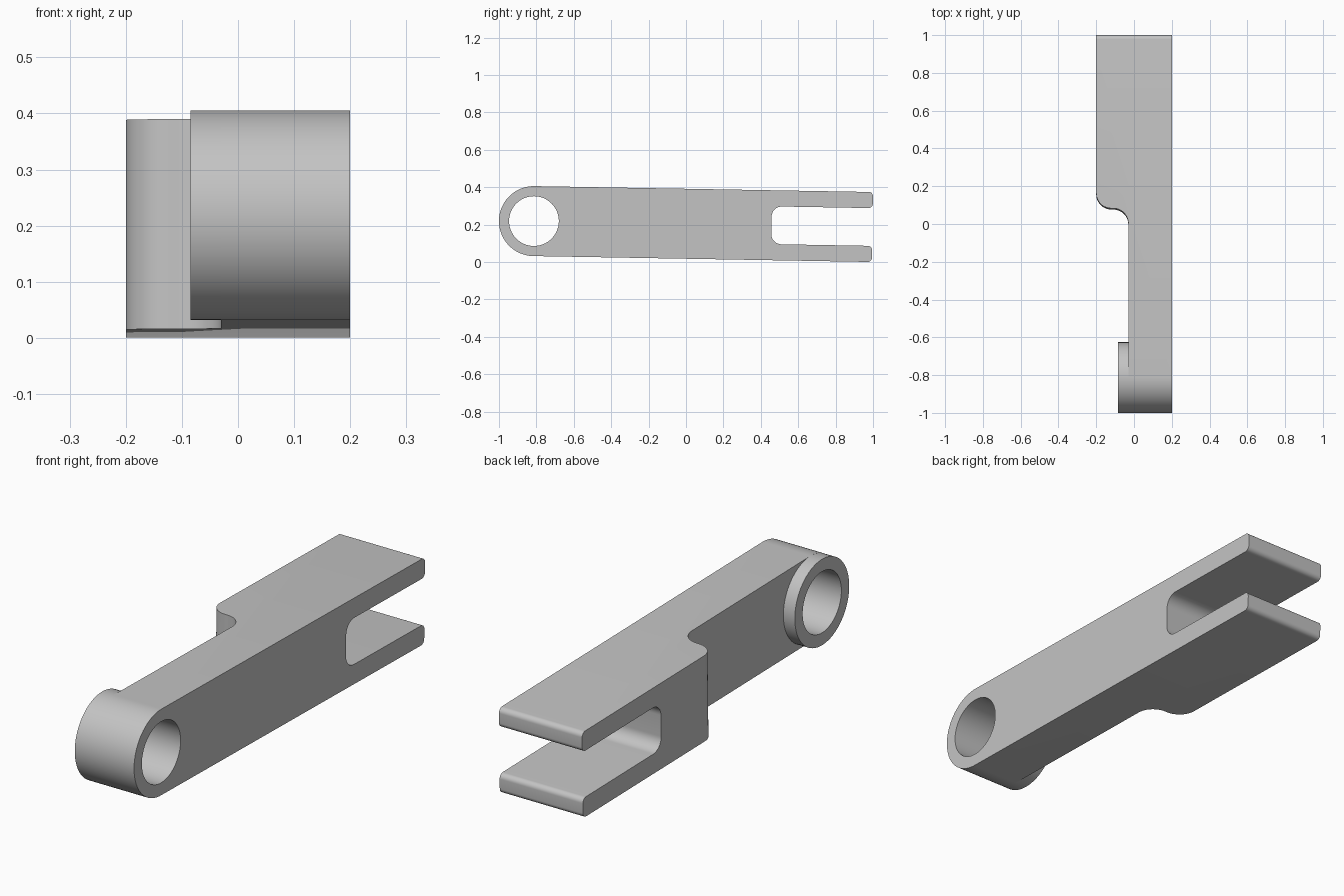
import bpy
import bmesh
from math import radians, sin, cos, pi
from mathutils import Vector

if "Cube" in bpy.data.objects:
    bpy.data.objects.remove(bpy.data.objects["Cube"], do_unlink=True)

# All parts are built around the bore centre, then tilted together
HALF_WIDTH = 0.2
END_R = 0.187
BORE_R = 0.133
ARM_X = -0.03
BOSS_X = -0.085
LENGTH = 1.81
SLOT_U, SLOT_H = 1.27, 0.101
ORIGIN = (0, -0.813, 0.2185)
TILT = radians(-1)

steel = bpy.data.materials.new("plain_grey")
steel.use_nodes = True
grey = (0.55, 0.55, 0.55, 1)
steel.diffuse_color = grey
steel.node_tree.nodes["Principled BSDF"].inputs["Base Color"].default_value = grey


def arc(cx, cy, r, start, end, steps=12):
    """Points on an arc, angles in degrees."""
    angles = [radians(start + (end - start) * i / steps) for i in range(steps + 1)]
    return [(cx + r * cos(a), cy + r * sin(a)) for a in angles]


def make_object(name, bm):
    bmesh.ops.recalc_face_normals(bm, faces=bm.faces)
    mesh = bpy.data.meshes.new(name)
    bm.to_mesh(mesh)
    bm.free()
    mesh.materials.append(steel)
    obj = bpy.data.objects.new(name, mesh)
    bpy.context.collection.objects.link(obj)
    return obj


def prism(name, points, place, depth):
    """Extrude an outline; place turns 2D points into 3D."""
    bm = bmesh.new()
    face = bm.faces.new([bm.verts.new(place(a, b)) for a, b in points])
    moved = bmesh.ops.extrude_face_region(bm, geom=[face])["geom"]
    verts = [v for v in moved if isinstance(v, bmesh.types.BMVert)]
    bmesh.ops.translate(bm, verts=verts, vec=Vector(depth))
    return make_object(name, bm)


def activate(obj):
    bpy.ops.object.select_all(action="DESELECT")
    obj.select_set(True)
    bpy.context.view_layer.objects.active = obj


def cut(obj, cutter):
    activate(obj)
    mod = obj.modifiers.new("cut", "BOOLEAN")
    mod.operation = "DIFFERENCE"
    mod.solver = "EXACT"
    mod.object = cutter
    bpy.ops.object.modifier_apply(modifier=mod.name)
    bpy.data.objects.remove(cutter, do_unlink=True)


def finish(obj):
    activate(obj)
    bpy.ops.object.shade_smooth_by_angle(angle=radians(30))
    obj.location = ORIGIN
    obj.rotation_euler.x = TILT


# Forked arm: upper half of the side outline, mirrored for the lower half
TIP_R, SLOT_R = 0.022, 0.055
upper = arc(0, 0, END_R, 180, 90, 32)
upper += arc(LENGTH - TIP_R, END_R - TIP_R, TIP_R, 90, 0, 8)
upper += arc(LENGTH - TIP_R, SLOT_H + TIP_R, TIP_R, 0, -90, 8)
upper += arc(SLOT_U + SLOT_R, SLOT_H - SLOT_R, SLOT_R, 90, 180)
lower = [(u, -v) for u, v in reversed(upper[1:])]
arm = prism("forked_arm", upper + lower,
            lambda u, v: (-HALF_WIDTH, u, v), (2 * HALF_WIDTH, 0, 0))

# Relief that narrows the front of the arm, ending in an S-shaped shoulder
SHOULDER, R = 0.893, 0.08
relief = [(-0.4, -0.4), (ARM_X, -0.4)]
relief += arc(ARM_X - R, SHOULDER - R, R, 0, 90)
relief += arc(-HALF_WIDTH + R, SHOULDER + R, R, 270, 180)
relief += [(-0.4, SHOULDER + R)]
cut(arm, prism("relief_cutter", relief, lambda x, u: (x, u, -0.4), (0, 0, 0.8)))

# Bore through the rounded end
bore = arc(0, 0, BORE_R, 0, 360, 64)[:-1]
cut(arm, prism("bore_cutter", bore, lambda u, v: (-0.4, u, v), (0.8, 0, 0)))
finish(arm)

# Raised collar around the bore on the narrowed side
bm = bmesh.new()
section = [(ARM_X, END_R), (BOSS_X, END_R), (BOSS_X, BORE_R), (ARM_X, BORE_R)]
verts = [bm.verts.new((x, r, 0)) for x, r in section]
edges = [bm.edges.new(pair) for pair in zip(verts, verts[1:])]
bmesh.ops.spin(bm, geom=verts + edges, cent=(0, 0, 0), axis=(1, 0, 0),
               angle=2 * pi, steps=64, use_merge=True)
bmesh.ops.remove_doubles(bm, verts=bm.verts, dist=0.0001)
collar = make_object("bore_collar", bm)
# Outward normals: the end ring must face away from the arm
if any(p.normal.x > 0.9 for p in collar.data.polygons):
    collar.data.flip_normals()
finish(collar)
